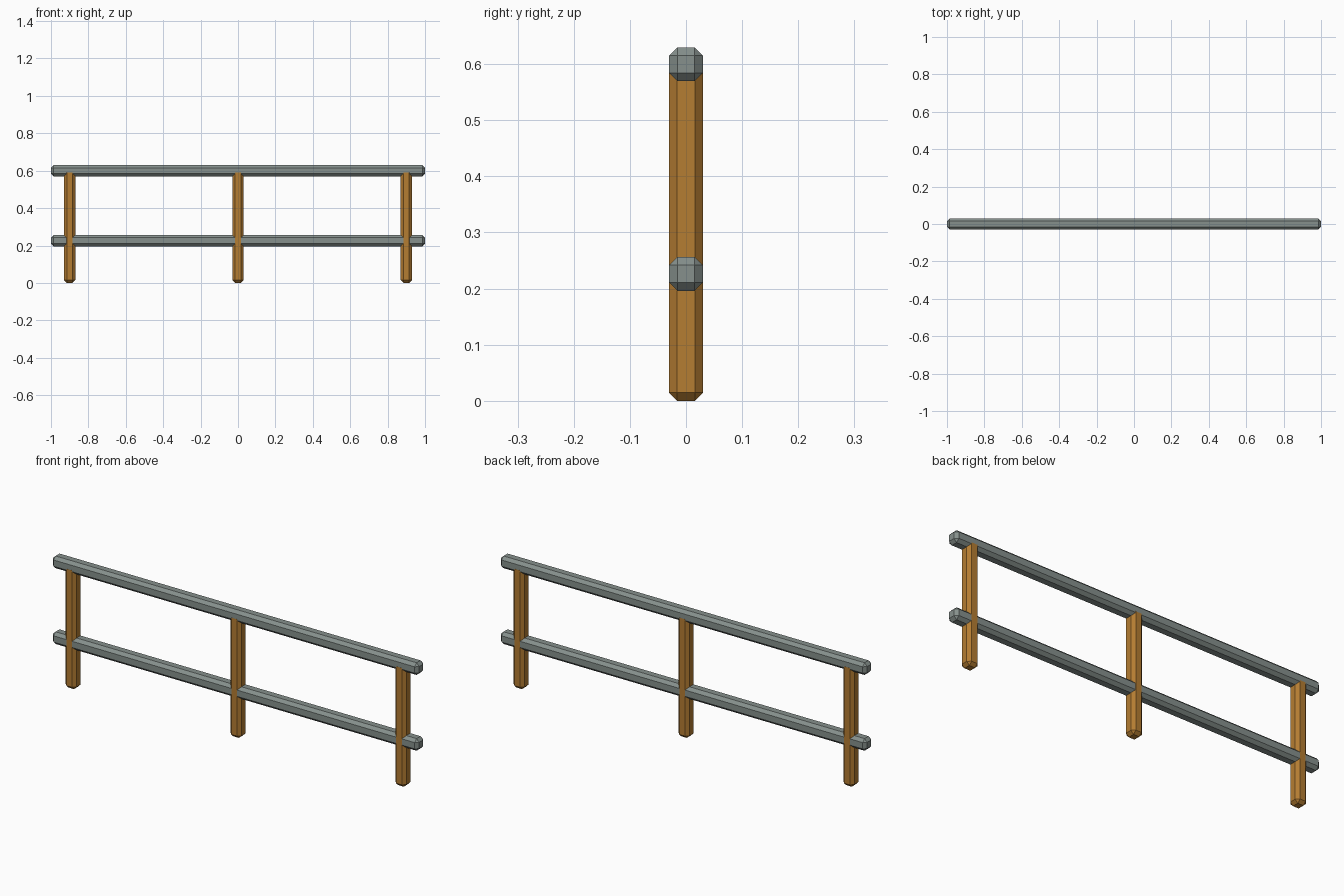
import bpy, bmesh
from mathutils import Matrix

if "Cube" in bpy.data.objects:
    bpy.data.objects.remove(bpy.data.objects["Cube"])


def material(name, rgb):
    m = bpy.data.materials.new(name)
    m.diffuse_color = (*rgb, 1.0)
    m.use_nodes = True
    m.node_tree.nodes["Principled BSDF"].inputs["Base Color"].default_value = m.diffuse_color
    return m


wood = material("brown wood", (0.46, 0.205, 0.032))
metal = material("grey rail", (0.24, 0.28, 0.265))


def chamfered_bar(name, size, centre, mat, chamfer=0.0145):
    """Box with every edge cut by a flat chamfer."""
    bm = bmesh.new()
    bmesh.ops.create_cube(bm, size=1.0, matrix=Matrix.Diagonal((*size, 1.0)))
    bmesh.ops.bevel(bm, geom=bm.edges[:], offset=chamfer, segments=1,
                    affect='EDGES', profile=0.5)
    mesh = bpy.data.meshes.new(name)
    bm.to_mesh(mesh)
    bm.free()
    mesh.materials.append(mat)
    obj = bpy.data.objects.new(name, mesh)
    obj.location = centre
    bpy.context.collection.objects.link(obj)


# Two long horizontal rails
for name, z in (("lower_rail", 0.226), ("top_rail", 0.6)):
    chamfered_bar(name, (2.0, 0.06, 0.06), (0, 0, z), metal)

# Three posts, a hair deeper than the rails so the crossing faces stay clean
for name, x in (("left_post", -0.9), ("middle_post", 0.0), ("right_post", 0.9)):
    chamfered_bar(name, (0.06, 0.0604, 0.605), (x, 0, 0.3025), wood)
